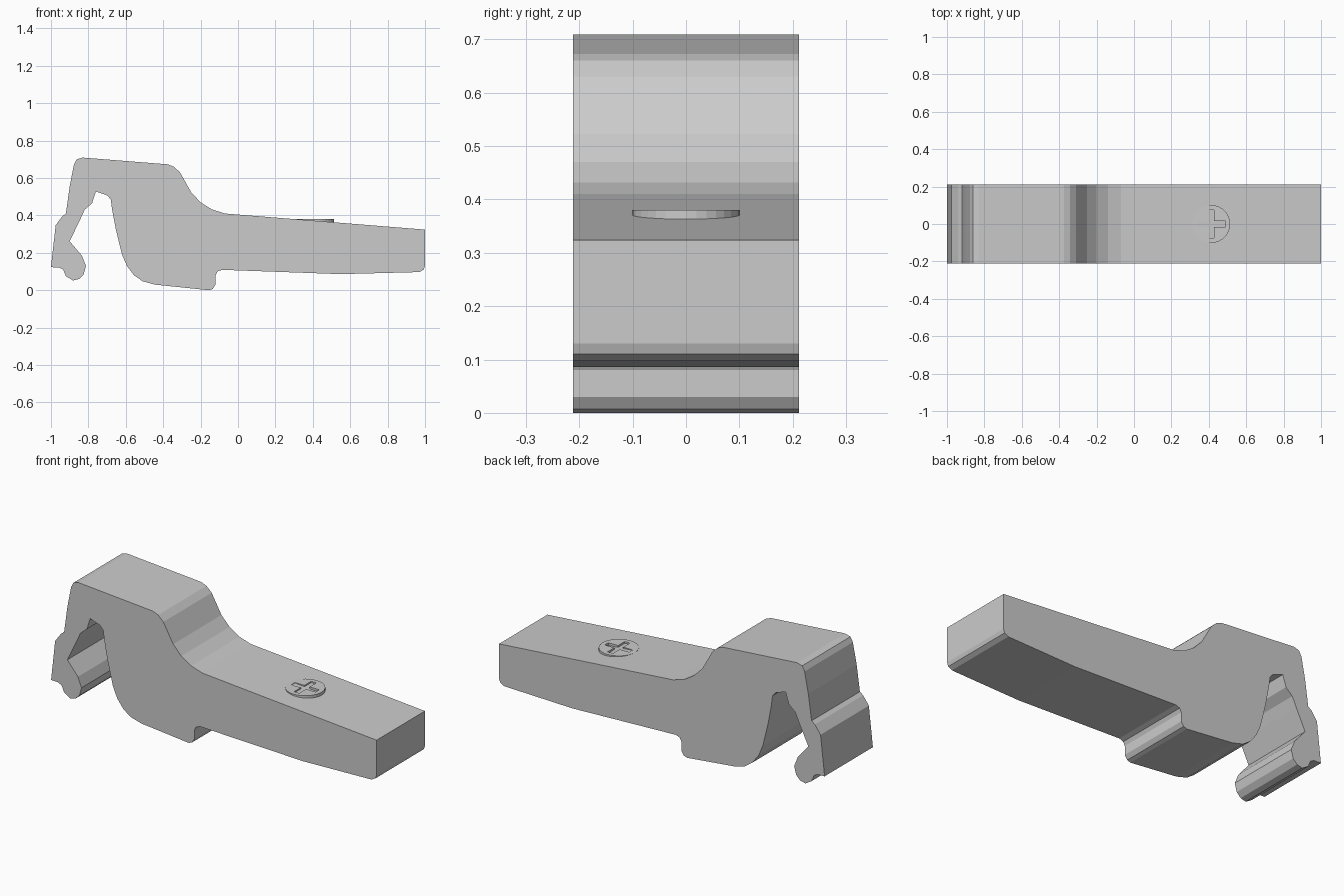
import bpy, bmesh, math
from mathutils import Vector

if "Cube" in bpy.data.objects:
    bpy.data.objects.remove(bpy.data.objects["Cube"])


def prism(name, outline, sweep):
    """Closed solid made by sweeping a planar outline along a vector."""
    bm = bmesh.new()
    face = bm.faces.new([bm.verts.new(p) for p in outline])
    swept = bmesh.ops.extrude_face_region(bm, geom=[face], use_keep_orig=True)
    verts = [v for v in swept["geom"] if isinstance(v, bmesh.types.BMVert)]
    bmesh.ops.translate(bm, verts=verts, vec=Vector(sweep))
    bmesh.ops.recalc_face_normals(bm, faces=bm.faces)
    mesh = bpy.data.meshes.new(name)
    bm.to_mesh(mesh)
    bm.free()
    obj = bpy.data.objects.new(name, mesh)
    bpy.context.collection.objects.link(obj)
    return obj


# Clip body: side profile (x, z), clockwise from the top-left corner
top = [(-.877, .673), (-.862, .70), (-.83, .709), (-.375, .673), (-.342, .66),
       (-.31, .63), (-.25, .523), (-.20, .47), (-.14, .432), (-.07, .41), (1, .324)]
underside = [(1, .13), (.993, .11), (.97, .097), (.55, .086), (-.085, .109),
             (-.11, .10), (-.12, .08), (-.12, .03), (-.135, .007), (-.155, 0),
             (-.445, .03), (-.51, .048), (-.556, .08), (-.594, .13), (-.62, .19)]
slot = [(-.652, .32), (-.673, .43), (-.68, .485), (-.70, .507), (-.76, .528),
        (-.78, .465), (-.82, .43), (-.845, .375), (-.90, .262)]
hook = [(-.835, .185), (-.813, .13), (-.825, .085), (-.85, .06), (-.882, .052),
        (-.92, .075), (-.935, .11), (-.957, .122), (-1, .123), (-.975, .347),
        (-.94, .395), (-.92, .41), (-.90, .555)]
W = .212
prism("clip_body", [(x, -W, z) for x, z in top + underside + slot + hook], (0, 2 * W, 0))

# Screw head: level disc sunk partly into the sloping arm
CX, R, TOP = .413, .101, .38
disc = [(CX + R * math.cos(a), R * math.sin(a), TOP - .03)
        for a in (math.tau * i / 32 for i in range(32))]
screw = prism("screw_head", disc, (0, 0, .03))

# Cross-shaped recess cut in the screw head
A, B = .075, .016
arm = [(A, -B), (A, B), (B, B)]
cross = []
for _ in range(4):
    cross += arm
    arm = [(-y, x) for x, y in arm]
cutter = prism("cross_cutter", [(CX + x, y, TOP - .015) for x, y in cross], (0, 0, .05))
cutter.hide_render = True
cutter.display_type = 'WIRE'
cut = screw.modifiers.new("cross_recess", 'BOOLEAN')
cut.operation = 'DIFFERENCE'
cut.object = cutter
